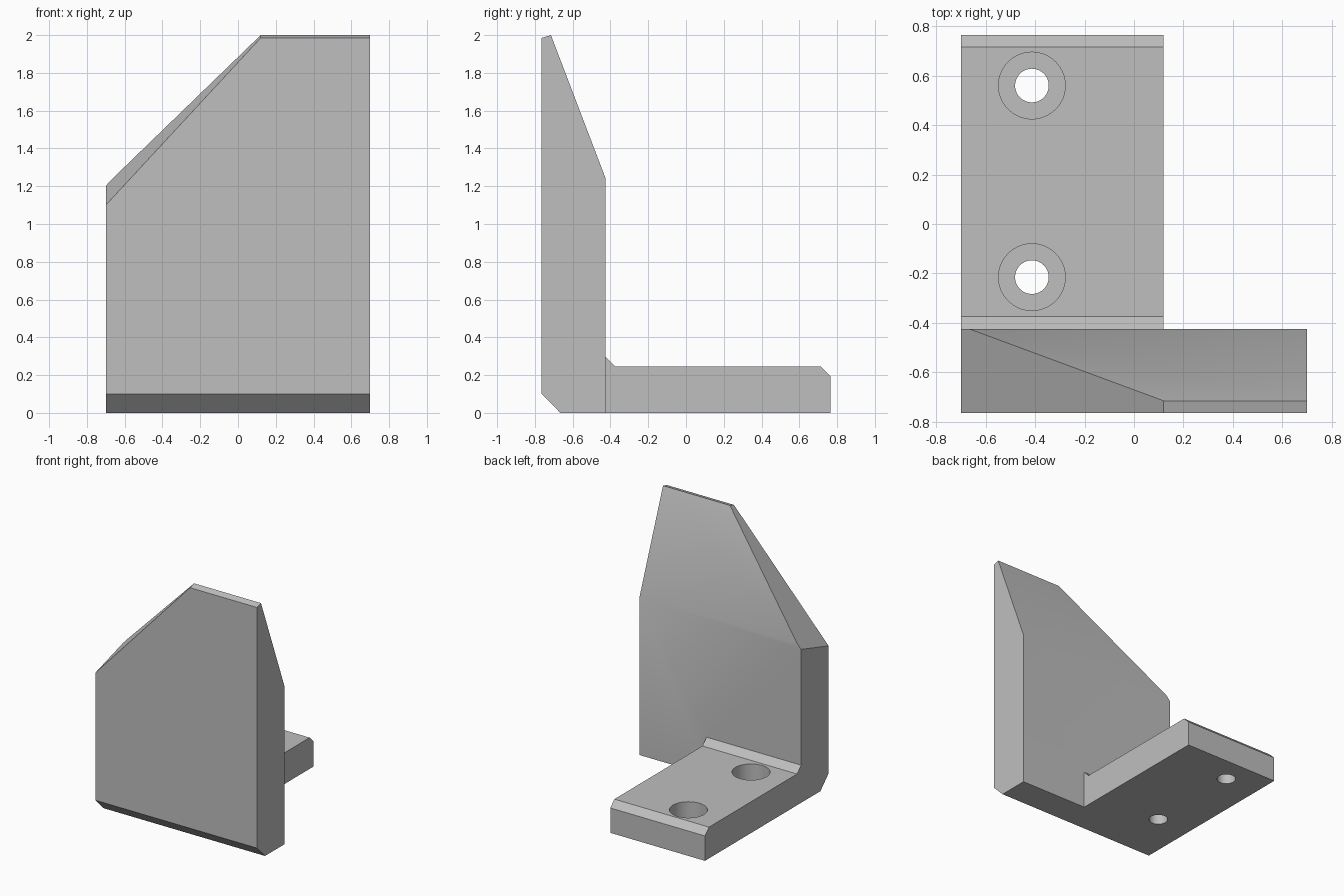
import bpy, bmesh, math
from mathutils import Vector

cube = bpy.data.objects.get("Cube")
if cube:
    bpy.data.objects.remove(cube, do_unlink=True)

grey = bpy.data.materials.new("plain_grey")
grey.use_nodes = True
colour = (0.52, 0.52, 0.52, 1)
grey.diffuse_color = colour
grey.node_tree.nodes["Principled BSDF"].inputs["Base Color"].default_value = colour

LEFT, RIGHT, STEP = -0.70, 0.70, 0.12
FRONT, BACK, INNER = -0.765, 0.765, -0.425
THICK, BEVEL = 0.245, 0.05


def extrude_profile(name, profile, x0, x1, cut=None):
    """Extrude a (y, z) outline along x, optionally trimmed by a plane."""
    bm = bmesh.new()
    face = bm.faces.new([bm.verts.new((x0, y, z)) for y, z in profile])
    ext = bmesh.ops.extrude_face_region(bm, geom=[face])
    moved = [v for v in ext["geom"] if isinstance(v, bmesh.types.BMVert)]
    bmesh.ops.translate(bm, verts=moved, vec=(x1 - x0, 0, 0))
    if cut:
        a, b, c = map(Vector, cut)
        normal = (b - a).cross(c - a)
        if normal.z < 0:
            normal.negate()
        bmesh.ops.bisect_plane(bm, geom=bm.verts[:] + bm.edges[:] + bm.faces[:],
                               plane_co=a, plane_no=normal, clear_outer=True)
        bmesh.ops.holes_fill(bm, edges=[e for e in bm.edges if e.is_boundary])
    bmesh.ops.recalc_face_normals(bm, faces=bm.faces[:])
    mesh = bpy.data.meshes.new(name)
    bm.to_mesh(mesh)
    bm.free()
    obj = bpy.data.objects.new(name, mesh)
    bpy.context.collection.objects.link(obj)
    mesh.materials.append(grey)
    return obj


def cylinder(name, x, y, radius, z0, z1):
    bpy.ops.mesh.primitive_cylinder_add(vertices=64, radius=radius, depth=z1 - z0,
                                        location=(x, y, (z0 + z1) / 2))
    obj = bpy.context.object
    obj.name = name
    obj.hide_render = True
    obj.data.materials.append(grey)
    return obj


def combine(target, other, operation):
    mod = target.modifiers.new(operation, "BOOLEAN")
    mod.operation = operation
    mod.solver = "EXACT"
    mod.object = other
    bpy.context.view_layer.objects.active = target
    bpy.ops.object.modifier_apply(modifier=mod.name)
    bpy.data.objects.remove(other, do_unlink=True)


# Upright plate with a tapered back and one slanted shoulder
bracket = extrude_profile(
    "angle_bracket",
    [(FRONT, 0.1), (FRONT + 0.1, 0), (INNER, 0), (INNER, 1.24),
     (FRONT + BEVEL, 2), (FRONT, 1.985)],
    LEFT, RIGHT,
    cut=[(LEFT, FRONT, 1.1), (STEP, FRONT, 1.985), (STEP, FRONT + BEVEL, 2)])

# Foot with a chamfered end and a small inside-corner fillet
foot = extrude_profile(
    "foot",
    [(INNER - 0.1, 0), (BACK, 0), (BACK, THICK - BEVEL), (BACK - BEVEL, THICK),
     (INNER + BEVEL, THICK), (INNER, THICK + BEVEL), (INNER - 0.1, THICK + BEVEL)],
    LEFT, STEP)
combine(bracket, foot, "UNION")

# Counterbored screw holes
for y in (0.56, -0.215):
    combine(bracket, cylinder("screw_hole", -0.413, y, 0.068, -0.1, 0.4), "DIFFERENCE")
    combine(bracket, cylinder("counterbore", -0.413, y, 0.135, 0.1, 0.4), "DIFFERENCE")

# Merge flat pieces, then shade the bores smooth
bm = bmesh.new()
bm.from_mesh(bracket.data)
bmesh.ops.remove_doubles(bm, verts=bm.verts[:], dist=0.0005)
bmesh.ops.dissolve_limit(bm, angle_limit=math.radians(0.5),
                         verts=bm.verts[:], edges=bm.edges[:])
bm.to_mesh(bracket.data)
bm.free()
bpy.ops.object.select_all(action="DESELECT")
bracket.select_set(True)
bpy.context.view_layer.objects.active = bracket
bpy.ops.object.shade_smooth_by_angle(angle=math.radians(30))
